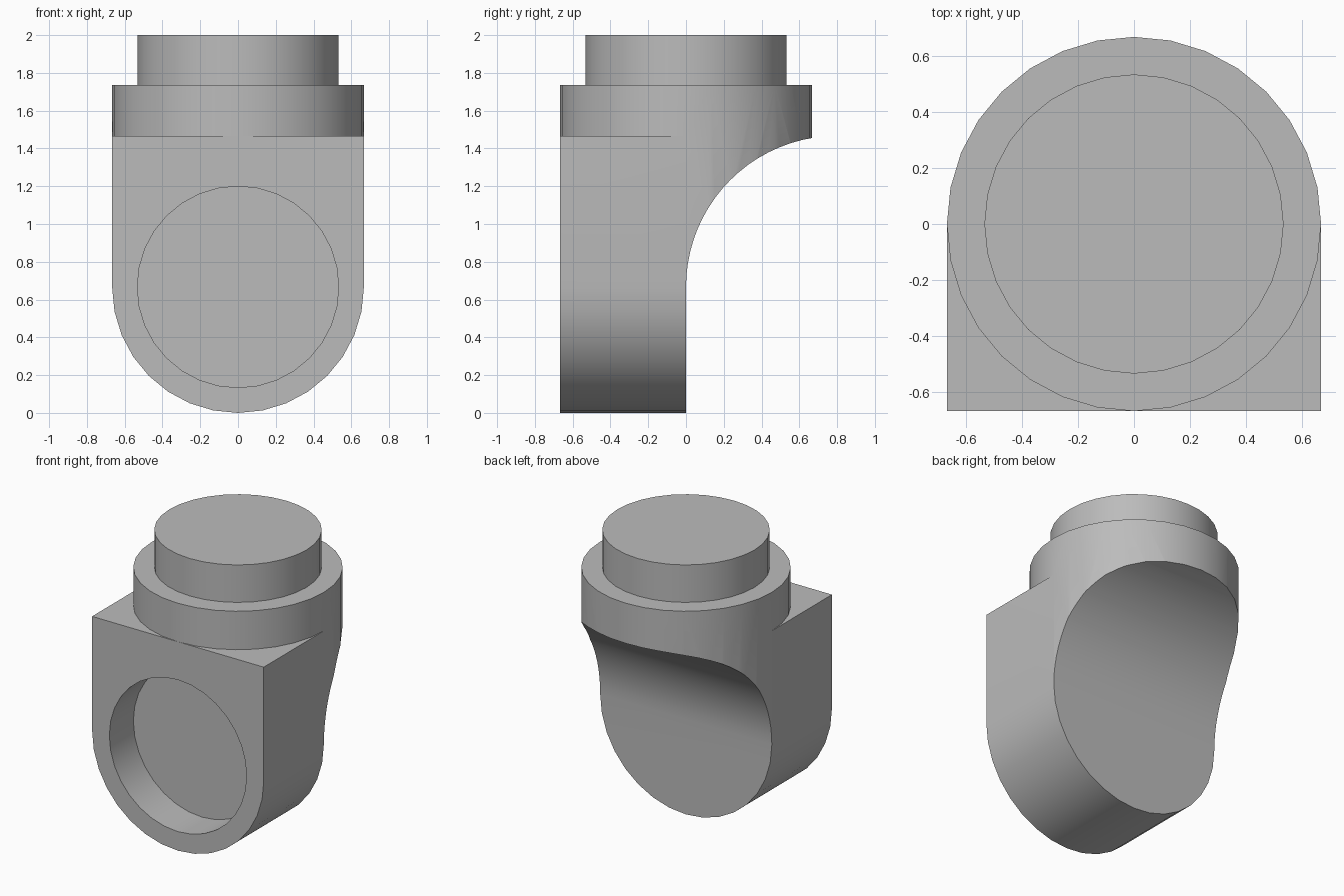
import bpy
import bmesh
from math import cos, sin, pi, radians
from mathutils import Matrix, Vector

if "Cube" in bpy.data.objects:
    bpy.data.objects.remove(bpy.data.objects["Cube"], do_unlink=True)

R = 2 / 3        # outer radius of lug and collar
BORE = 0.533     # radius of the spigot and the recess
SHOULDER = 1.467
SEG = 32

grey = bpy.data.materials.new("plain grey")
grey.use_nodes = True
grey.diffuse_color = (0.5, 0.5, 0.5, 1)
grey.node_tree.nodes["Principled BSDF"].inputs["Base Color"].default_value = (0.5, 0.5, 0.5, 1)


def prism(name, profile, direction):
    """Extrude a closed loop of 3D points along a direction."""
    bm = bmesh.new()
    face = bm.faces.new([bm.verts.new(p) for p in profile])
    made = bmesh.ops.extrude_face_region(bm, geom=[face])["geom"]
    bmesh.ops.translate(bm, vec=Vector(direction),
                        verts=[v for v in made if isinstance(v, bmesh.types.BMVert)])
    bmesh.ops.recalc_face_normals(bm, faces=bm.faces)
    mesh = bpy.data.meshes.new(name)
    bm.to_mesh(mesh)
    bm.free()
    mesh.materials.append(grey)
    ob = bpy.data.objects.new(name, mesh)
    bpy.context.collection.objects.link(ob)
    return ob


def arc(radius, start, end, steps):
    return [(radius * cos(start + (end - start) * i / steps),
             radius * sin(start + (end - start) * i / steps)) for i in range(steps + 1)]


def disc(radius, steps=SEG):
    return arc(radius, 0, 2 * pi, steps)[:-1]


def combine(target, tool, operation):
    mod = target.modifiers.new(operation, "BOOLEAN")
    mod.operation = operation
    mod.solver = "EXACT"
    mod.object = tool
    bpy.context.view_layer.objects.active = target
    bpy.ops.object.modifier_apply(modifier=mod.name)
    bpy.data.objects.remove(tool, do_unlink=True)


# Lug body: round-bottomed front outline, round-backed plan
outline = arc(R, pi, 2 * pi, SEG // 2) + [(R, SHOULDER - R), (-R, SHOULDER - R)]
body = prism("elbow_body", [(x, -R, z + R) for x, z in outline], (0, 2 * R, 0))
plan = arc(R, 0, pi, SEG // 2) + [(-R, -1), (R, -1)]
combine(body, prism("plan_tool", [(x, y, -0.5) for x, y in plan], (0, 0, 3)), "INTERSECT")

# Collar and spigot on top
collar = prism("collar", [(x, y, 1.4) for x, y in disc(R)], (0, 0, 0.337))
combine(body, collar, "UNION")
spigot = prism("spigot", [(x, y, 1.6) for x, y in disc(BORE)], (0, 0, 0.4))
combine(body, spigot, "UNION")

# Concave back, running straight down below the curve
curve = arc(0.8, pi, pi / 2, 20)
scoop = [(0.8 + y, R + z) for y, z in curve] + [(0.8, -0.5), (0, -0.5)]
combine(body, prism("back_scoop", [(-1, y, z) for y, z in scoop], (2, 0, 0)), "DIFFERENCE")

# Round recess in the front face
recess = prism("front_recess", [(x, -1, z + R) for x, z in disc(BORE)], (0, 1 - R + 0.267, 0))
combine(body, recess, "DIFFERENCE")

# Tidy flat faces and shade
bm = bmesh.new()
bm.from_mesh(body.data)
bmesh.ops.remove_doubles(bm, verts=bm.verts, dist=0.0005)
bmesh.ops.dissolve_limit(bm, angle_limit=radians(0.5), verts=bm.verts, edges=bm.edges)
bm.to_mesh(body.data)
bm.free()
bpy.ops.object.select_all(action="DESELECT")
body.select_set(True)
bpy.context.view_layer.objects.active = body
bpy.ops.object.shade_smooth_by_angle(angle=radians(30))
